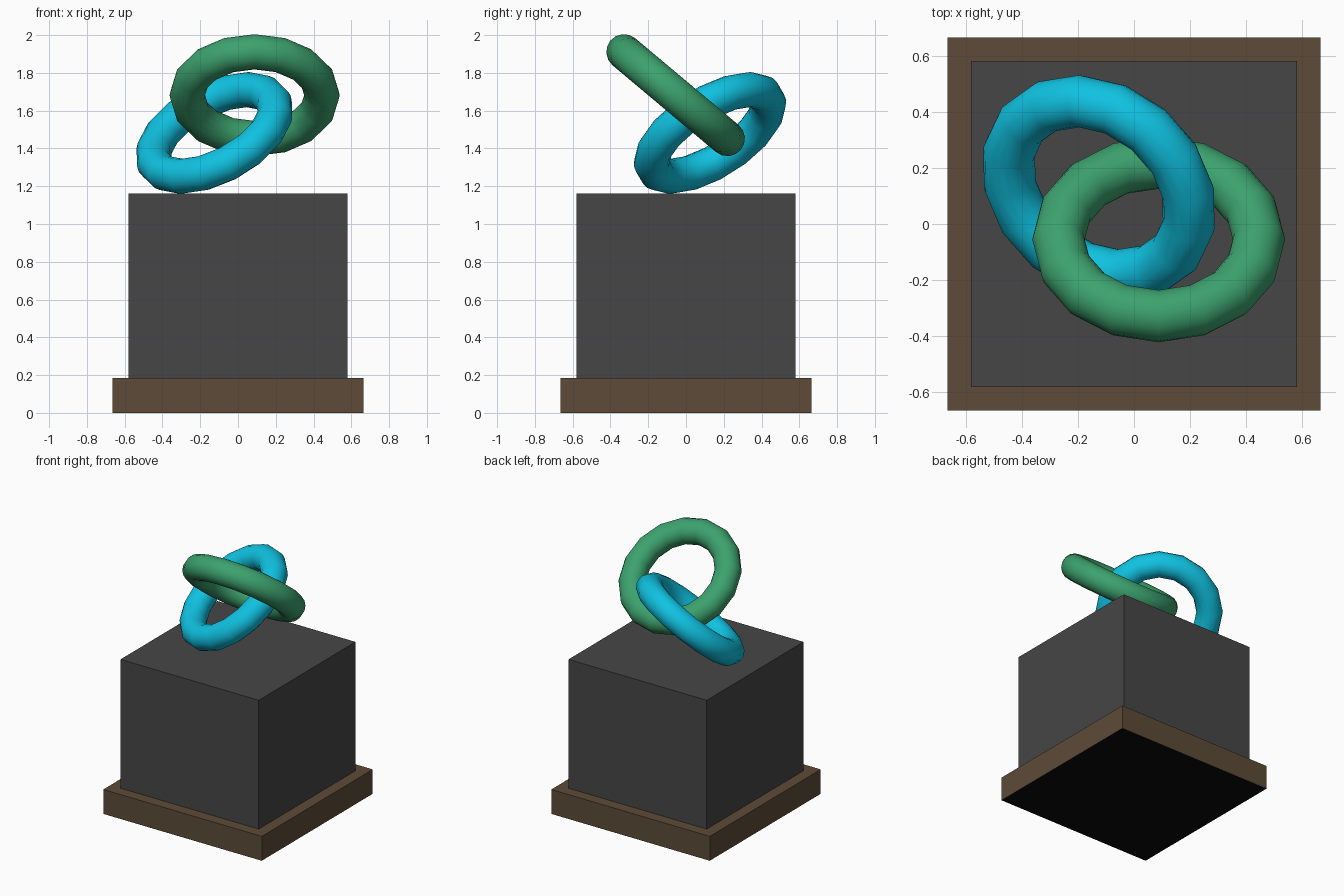
import bpy
from math import radians

if "Cube" in bpy.data.objects:
    bpy.data.objects.remove(bpy.data.objects["Cube"])


def material(name, rgb):
    m = bpy.data.materials.new(name)
    m.diffuse_color = (*rgb, 1)
    m.use_nodes = True
    m.node_tree.nodes["Principled BSDF"].inputs["Base Color"].default_value = m.diffuse_color
    return m


BROWN = material("brown", (0.110, 0.070, 0.040))
GREY = material("dark grey", (0.061, 0.061, 0.061))
GREEN = material("green", (0.045, 0.36, 0.155))
BLUE = material("cyan blue", (0.005, 0.54, 0.76))
BLACK = material("black", (0.003, 0.003, 0.003))


def box(name, width, z0, z1, mat):
    bpy.ops.mesh.primitive_cube_add(size=1, location=(0, 0, (z0 + z1) / 2))
    o = bpy.context.object
    o.name = name
    o.scale = (width, width, z1 - z0)
    bpy.ops.object.transform_apply(location=False, rotation=False, scale=True)
    o.data.materials.append(mat)
    return o


def ring(name, loc, rot, mat):
    bpy.ops.mesh.primitive_torus_add(
        major_segments=16, minor_segments=16, major_radius=0.357,
        minor_radius=0.0935, location=loc,
        rotation=[radians(a) for a in rot])
    o = bpy.context.object
    o.name = name
    o.data.materials.append(mat)
    bpy.ops.object.shade_smooth()


# Stepped pedestal, black underneath
plinth = box("plinth", 1.33, 0, 0.185, BROWN)
plinth.data.materials.append(BLACK)
for f in plinth.data.polygons:
    f.material_index = 1 if f.normal.z < -0.5 else 0
box("pedestal_block", 1.16, 0.185, 1.162, GREY)

# Two interlocked rings
ring("green_ring", (0.088, -0.055, 1.682), (-40, 0, 0), GREEN)
ring("blue_ring", (-0.125, 0.127, 1.482), (40, 0, -40), BLUE)
